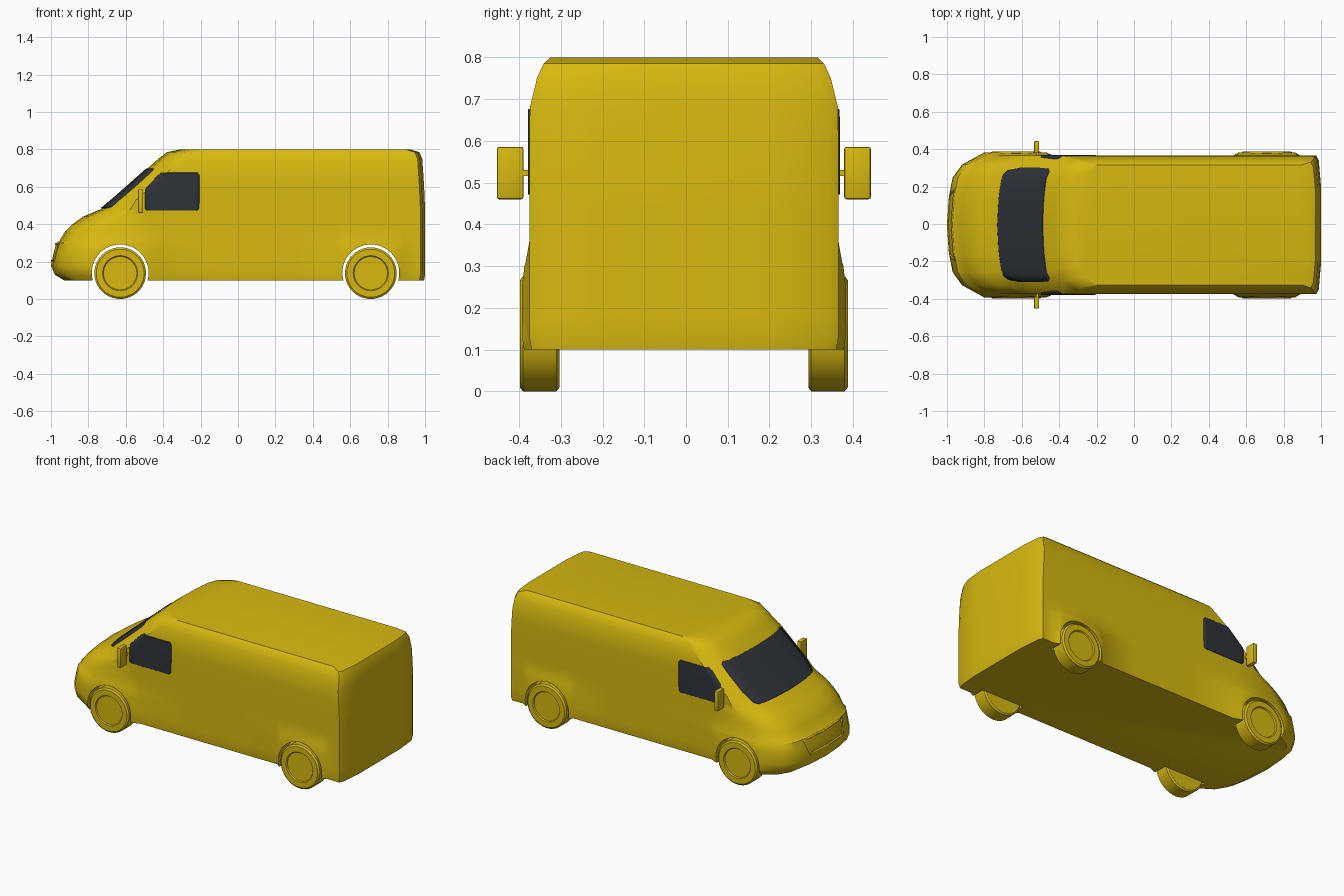
import bpy, bmesh, math
from mathutils import Vector
from mathutils.bvhtree import BVHTree

if "Cube" in bpy.data.objects:
    bpy.data.objects.remove(bpy.data.objects["Cube"])

SHIFT = -0.005          # whole van sits slightly off centre in y
AXLES = (-0.63, 0.71)
AXLE_Z = 0.14


def material(name, rgb):
    m = bpy.data.materials.new(name)
    m.use_nodes = True
    m.diffuse_color = (*rgb, 1)
    m.node_tree.nodes["Principled BSDF"].inputs["Base Color"].default_value = (*rgb, 1)
    return m


yellow = material("yellow_paint", (0.68, 0.485, 0.005))
glass = material("dark_glass", (0.027, 0.033, 0.042))


def finish(name, bm, mat, angle=35):
    bmesh.ops.recalc_face_normals(bm, faces=bm.faces)
    me = bpy.data.meshes.new(name)
    bm.to_mesh(me)
    bm.free()
    me.materials.append(mat)
    ob = bpy.data.objects.new(name, me)
    bpy.context.collection.objects.link(ob)
    ob.location.y = SHIFT
    bpy.ops.object.select_all(action="DESELECT")
    ob.select_set(True)
    bpy.context.view_layer.objects.active = ob
    bpy.ops.object.shade_smooth_by_angle(angle=math.radians(angle))
    return ob


def skin(bm, rings, caps=True):
    """Bridge equal closed rings of points, with optional end caps."""
    vs = [[bm.verts.new(p) for p in r] for r in rings]
    n = len(vs[0])
    for a, b in zip(vs, vs[1:]):
        for i in range(n):
            j = (i + 1) % n
            bm.faces.new((a[i], a[j], b[j], b[i]))
    if caps:
        bm.faces.new(vs[0])
        bm.faces.new(vs[-1])


# Body: horizontal slices (height, nose x, tail x, half width, corner length)
SLICES = [
    (0.10, -0.93, 0.995, 0.365, 0.17), (0.13, -0.98, 1.0, 0.37, 0.2),
    (0.18, -1.0, 1.0, 0.37, 0.2), (0.25, -0.985, 1.0, 0.37, 0.2),
    (0.30, -0.972, 1.0, 0.37, 0.2), (0.31, -0.955, 1.0, 0.37, 0.2),
    (0.36, -0.925, 1.0, 0.37, 0.2), (0.40, -0.885, 1.0, 0.37, 0.2),
    (0.44, -0.83, 1.0, 0.37, 0.2), (0.48, -0.735, 1.0, 0.37, 0.16),
    (0.53, -0.675, 0.998, 0.37, 0.13), (0.60, -0.595, 0.995, 0.37, 0.13),
    (0.68, -0.505, 0.99, 0.369, 0.13), (0.75, -0.425, 0.985, 0.352, 0.12),
    (0.785, -0.38, 0.97, 0.336, 0.1), (0.80, -0.31, 0.92, 0.32, 0.1)]
NOSE = [(0, 0), (0.05, 0.4), (0.15, 0.68), (0.4, 0.87)]
# side stations: x and whether the wheel-arch flare is present
STATIONS = [(-0.47, 1), (-0.43, 0), (-0.1, 0), (0.3, 0),
            (0.53, 0), (0.56, 1), (0.86, 1), (0.89, 0)]


def outline(z, nose, tail, w, c):
    flare = 0.018 * min(1, max(0, (0.34 - z) / 0.06))
    half = [(nose + a * c, b * w) for a, b in NOSE]
    half.append((nose + c, w + flare))
    for i, (x, f) in enumerate(STATIONS):
        half.append((max(x, nose + c + 0.02 * (i + 1)), w + f * flare))
    half += [(tail - 0.025, w), (tail - 0.012, 0.93 * w), (tail, 0.55 * w), (tail, 0)]
    other = [(x, -y) for x, y in half[-2:0:-1]]
    return [(x, y, z) for x, y in half + other]


bm = bmesh.new()
skin(bm, [outline(*s) for s in SLICES])
bmesh.ops.recalc_face_normals(bm, faces=bm.faces)
surface = BVHTree.FromBMesh(bm)
body = finish("body_shell", bm, yellow)

# Wheel arches: cut the sides, then open the inner walls to the hollow body
cutters = []
for x in AXLES:
    for side in (-1, 1):
        bpy.ops.mesh.primitive_cylinder_add(
            vertices=48, radius=0.152, depth=0.22,
            location=(x, side * 0.41 + SHIFT, AXLE_Z), rotation=(math.pi / 2, 0, 0))
        cut = bpy.context.object
        cut.hide_render = True
        cutters.append(cut)
        mod = body.modifiers.new("arch", "BOOLEAN")
        mod.object = cut
        mod.solver = "EXACT"
bpy.context.view_layer.update()
cut_mesh = bpy.data.meshes.new_from_object(
    body.evaluated_get(bpy.context.evaluated_depsgraph_get()))
body.modifiers.clear()
body.data = cut_mesh
for cut in cutters:
    bpy.data.objects.remove(cut)
bm = bmesh.new()
bm.from_mesh(cut_mesh)
walls = [f for f in bm.faces if all(abs(abs(v.co.y) - 0.30) < 0.002 for v in f.verts)
         and abs(f.normal.y) > 0.9]
bmesh.ops.delete(bm, geom=walls, context="FACES")
bm.to_mesh(cut_mesh)
bm.free()
cut_mesh.materials.clear()
cut_mesh.materials.append(yellow)


def project(t, z, side):
    """Land on the body from the nose (side 0) or from one flank."""
    if side == 0:
        hit = surface.ray_cast(Vector((-2, t, z)), Vector((1, 0, 0)))
    else:
        hit = surface.ray_cast(Vector((t, 2 * side, z)), Vector((0, -side, 0)))
    return hit[0]


def pane(name, rows, side, cols=16, steps=5):
    """Thin plate hugging the body; rows hold height and the two edges."""
    fine = []
    for a, b in zip(rows, rows[1:]):
        fine += [[p + (q - p) * k / steps for p, q in zip(a, b)] for k in range(steps)]
    fine.append(rows[-1])
    bm = bmesh.new()
    grid = [[bm.verts.new(project(l + (r - l) * k / cols, z, side))
             for k in range(cols + 1)] for z, l, r in fine]
    for a, b in zip(grid, grid[1:]):
        for k in range(cols):
            bm.faces.new((a[k], a[k + 1], b[k + 1], b[k]))
    ob = finish(name, bm, glass)
    mod = ob.modifiers.new("thickness", "SOLIDIFY")
    mod.thickness = 0.008
    mod.offset = 0


# Windows
screen = [(0.485, 0.27), (0.495, 0.29), (0.55, 0.305), (0.64, 0.305),
          (0.685, 0.30), (0.695, 0.285)]
pane("windscreen", [(z, -w, w) for z, w in screen], 0)
door_glass = [(0.472, -0.485, -0.22), (0.482, -0.497, -0.208),
              (0.585, -0.497, -0.205), (0.66, -0.425, -0.205), (0.675, -0.405, -0.215)]
for side, label in ((-1, "right"), (1, "left")):
    pane(label + "_door_window", door_glass, side)

# Grille surround
corners = [(-0.16, 0.205), (0.16, 0.205), (0.19, 0.295), (-0.19, 0.295)]
path = []
for (y0, z0), (y1, z1) in zip(corners, corners[1:] + corners[:1]):
    path += [project(y0 + (y1 - y0) * k / 8, z0 + (z1 - z0) * k / 8, 0) for k in range(8)]
curve = bpy.data.curves.new("grille_surround", "CURVE")
curve.dimensions = "3D"
curve.bevel_depth = 0.006
curve.bevel_resolution = 1
spline = curve.splines.new("POLY")
spline.points.add(len(path) - 1)
for pt, co in zip(spline.points, path):
    pt.co = (*co, 1)
spline.use_cyclic_u = True
curve.materials.append(yellow)
grille = bpy.data.objects.new("grille_surround", curve)
grille.location.y = SHIFT
bpy.context.collection.objects.link(grille)

# Wheels: turned profile of (outward distance, radius), recessed hub disc
TYRE = [(0.298, 0.09), (0.298, 0.128), (0.305, 0.138), (0.385, 0.138),
        (0.393, 0.128), (0.393, 0.094), (0.386, 0.089)]
for x, end in zip(AXLES, ("front", "rear")):
    for side, label in ((-1, "right"), (1, "left")):
        bm = bmesh.new()
        skin(bm, [[(x + r * math.cos(a), side * y, AXLE_Z - 0.002 + r * math.sin(a))
                   for a in (math.tau * k / 40 for k in range(40))] for y, r in TYRE])
        finish(f"{end}_{label}_wheel", bm, yellow)


# Door mirrors
def block(name, centre, size, bevel):
    bm = bmesh.new()
    bmesh.ops.create_cube(bm, size=1)
    for v in bm.verts:
        v.co = Vector(c + p * s for c, p, s in zip(centre, v.co, size))
    if bevel:
        bmesh.ops.bevel(bm, geom=bm.edges[:], offset=bevel, segments=2,
                        profile=0.5, affect="EDGES")
    finish(name, bm, yellow)


for side, label in ((-1, "right"), (1, "left")):
    block(label + "_mirror", (-0.521, side * 0.416, 0.523), (0.028, 0.064, 0.126), 0.006)
    block(label + "_mirror_arm", (-0.517, side * 0.368, 0.523), (0.014, 0.06, 0.014), 0)
